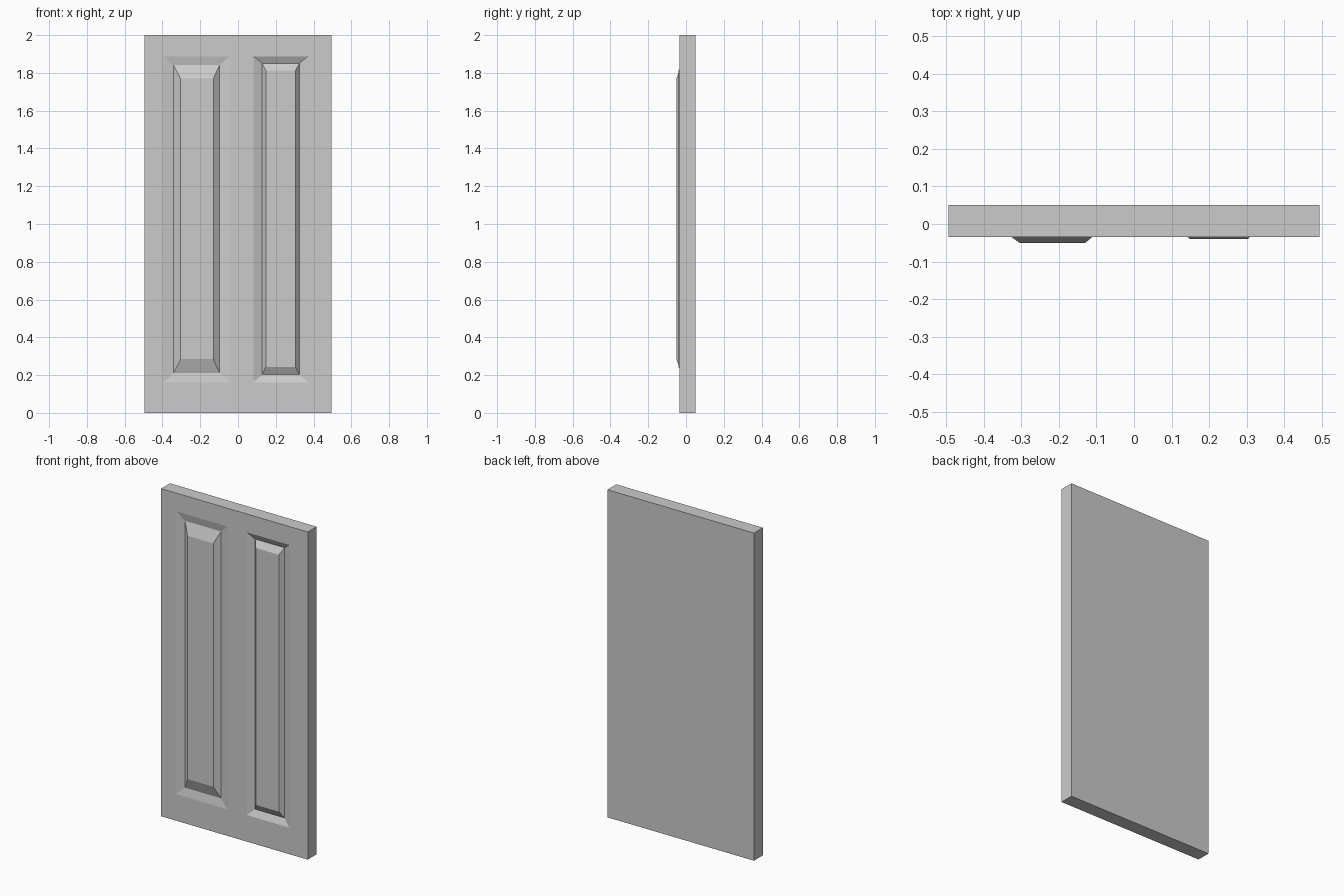
import bpy, bmesh
from mathutils import Vector

if "Cube" in bpy.data.objects:
    bpy.data.objects.remove(bpy.data.objects["Cube"])

HALF_W, HEIGHT, FRONT, BACK = 0.495, 2.0, -0.034, 0.051

# Each panel: nested rectangles (x0, x1, z0, z1, y) from the rim inwards
PANELS = [
    [(-0.394, -0.045, 0.162, 1.888, FRONT),
     (-0.341, -0.098, 0.212, 1.841, -0.024),
     (-0.304, -0.131, 0.284, 1.769, -0.051)],
    [(0.082, 0.370, 0.162, 1.888, FRONT),
     (0.127, 0.325, 0.202, 1.851, -0.015),
     (0.148, 0.304, 0.244, 1.812, -0.040)],
]

bm = bmesh.new()

# Door slab
bmesh.ops.create_cube(bm, size=1)
for v in bm.verts:
    v.co = (v.co.x * 2 * HALF_W,
            BACK if v.co.y > 0 else FRONT,
            HEIGHT if v.co.z > 0 else 0)


def cut_front(point, normal):
    faces = [f for f in bm.faces if f.calc_center_median().y < FRONT + 1e-5]
    edges = {e for f in faces for e in f.edges}
    verts = {v for f in faces for v in f.verts}
    bmesh.ops.bisect_plane(bm, geom=[*verts, *edges, *faces],
                           plane_co=point, plane_no=normal)


# Panel outlines cut into the front face
for panel in PANELS:
    x0, x1, z0, z1, _ = panel[0]
    for x in (x0, x1):
        cut_front((x, 0, 0), (1, 0, 0))
for z in PANELS[0][0][2:4]:
    cut_front((0, 0, z), (0, 0, 1))

# Sloped groove, then raised field
for panel in PANELS:
    x0, x1, z0, z1, y = panel[0]
    centre = Vector(((x0 + x1) / 2, y, (z0 + z1) / 2))
    field = min(bm.faces, key=lambda f: (f.calc_center_median() - centre).length)
    for x0, x1, z0, z1, y in panel[1:]:
        bmesh.ops.inset_individual(bm, faces=[field], thickness=0.01)
        for v in field.verts:
            v.co = (x0 if v.co.x < centre.x else x1, y,
                    z0 if v.co.z < centre.z else z1)

bmesh.ops.recalc_face_normals(bm, faces=bm.faces)
mesh = bpy.data.meshes.new("door")
bm.to_mesh(mesh)
bm.free()
door = bpy.data.objects.new("door", mesh)
bpy.context.collection.objects.link(door)
